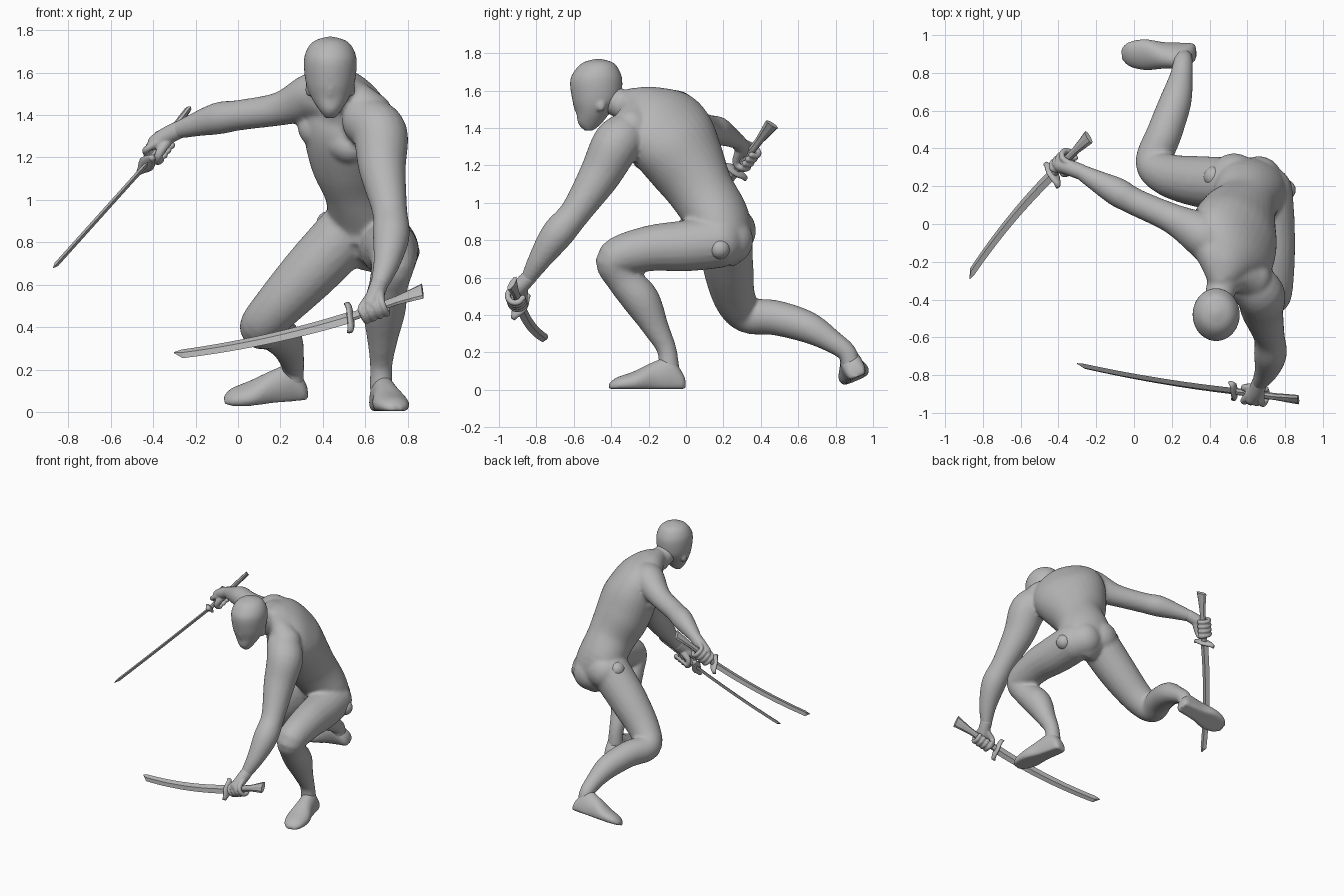
import bpy, bmesh, math
from mathutils import Vector as V, Matrix

cube = bpy.data.objects.get("Cube")
if cube:
    bpy.data.objects.remove(cube, do_unlink=True)

grey = bpy.data.materials.new("plain grey")
grey.use_nodes = True
GREY = (0.47, 0.47, 0.47, 1)
grey.diffuse_color = GREY
grey.node_tree.nodes["Principled BSDF"].inputs["Base Color"].default_value = GREY


def finish(name, bm, voxel=0, soften=4, smooth=True):
    """Turn a bmesh into an object, optionally fused into one skin."""
    bmesh.ops.recalc_face_normals(bm, faces=bm.faces)
    mesh = bpy.data.meshes.new(name)
    bm.to_mesh(mesh)
    bm.free()
    mesh.materials.append(grey)
    obj = bpy.data.objects.new(name, mesh)
    bpy.context.collection.objects.link(obj)
    for p in mesh.polygons:
        p.use_smooth = smooth
    if voxel:
        fuse = obj.modifiers.new("fuse", 'REMESH')
        fuse.mode, fuse.voxel_size, fuse.use_smooth_shade = 'VOXEL', voxel, True
        relax = obj.modifiers.new("relax", 'SMOOTH')
        relax.factor, relax.iterations = 0.5, soften


def spline(rows, steps=5):
    """Catmull-Rom interpolation of equal-length number rows."""
    out = []
    for i in range(len(rows) - 1):
        a, b, c, d = (rows[max(0, min(len(rows) - 1, i + k))] for k in (-1, 0, 1, 2))
        for s in range(steps):
            t = s / steps
            out.append([0.5 * (2 * q + (r - p) * t + (2 * p - 5 * q + 4 * r - w) * t * t
                               + (3 * q - p - 3 * r + w) * t ** 3)
                        for p, q, r, w in zip(a, b, c, d)])
    return out + [list(rows[-1])]


def loft(bm, rings, sides=24):
    """Skin a list of (centre, u vector, v vector) ellipses."""
    loops = []
    for c, u, v in rings:
        angles = [2 * math.pi * k / sides for k in range(sides)]
        loops.append([bm.verts.new(c + u * math.cos(a) + v * math.sin(a)) for a in angles])
    for a, b in zip(loops, loops[1:]):
        for k in range(sides):
            n = (k + 1) % sides
            bm.faces.new((a[k], a[n], b[n], b[k]))
    bm.faces.new(loops[0])
    bm.faces.new(loops[-1])


def blob(bm, c, axes=None, size=(1, 1, 1)):
    m = axes if axes else Matrix.Identity(3)
    bmesh.ops.create_icosphere(bm, subdivisions=3, radius=1, matrix=Matrix.Translation(c)
                               @ m.to_4x4() @ Matrix.Diagonal((*size, 1)))


def limb(bm, rows, sides=20):
    """Round tube through x, y, z, radius rows, with round ends."""
    pts = spline(rows)
    u = None
    rings = []
    for i, p in enumerate(pts):
        t = (V(pts[min(i + 1, len(pts) - 1)][:3]) - V(pts[max(i - 1, 0)][:3])).normalized()
        u = t.orthogonal() if u is None else u - t * u.dot(t)
        u.normalize()
        rings.append((V(p[:3]), u * p[3], t.cross(u) * p[3]))
    loft(bm, rings, sides)
    for p in (pts[0], pts[-1]):
        blob(bm, V(p[:3]), size=(p[3],) * 3)


# Body: torso, neck, limbs and muscles fused into one skin
body = bmesh.new()
hip_side = V((.91, -.15, -.37)).normalized()
chest_side = V((.64, -.69, -.34)).normalized()
torso = spline([(.63, .16, .70, .08, .10, 0), (.63, .19, .78, .17, .15, 0),
                (.61, .18, .90, .19, .16, .1), (.58, .09, 1.05, .175, .175, .4),
                (.545, .01, 1.19, .22, .195, .8), (.53, -.07, 1.33, .26, .195, 1),
                (.52, -.14, 1.44, .25, .155, 1), (.495, -.22, 1.51, .15, .115, 1),
                (.47, -.30, 1.55, .07, .07, 1)])
rings = []
for i, p in enumerate(torso):
    up = V(torso[min(i + 1, len(torso) - 1)][:3]) - V(torso[max(i - 1, 0)][:3])
    side = hip_side.lerp(chest_side, p[5])
    side = (side - up * side.dot(up) / up.dot(up)).normalized()
    rings.append((V(p[:3]), side * p[3], side.cross(up.normalized()) * p[4]))
loft(body, rings, 32)
limb(body, [(.49, -.24, 1.49, .095), (.46, -.35, 1.53, .08), (.44, -.43, 1.57, .075)])
# Sloping muscles from neck to both shoulders
limb(body, [(.47, -.31, 1.53, .075), (.54, -.27, 1.48, .09), (.62, -.29, 1.40, .11)])
limb(body, [(.46, -.28, 1.54, .075), (.43, -.18, 1.53, .09), (.40, -.10, 1.49, .11)])

# Chest and belly muscles, placed in the torso's own directions
UP = V((-.16, -.58, .8)).normalized()
FRONT = chest_side.cross(UP).normalized()
axes = Matrix((chest_side, FRONT, UP)).transposed()
chest = V((.53, -.06, 1.33))
for s in (-1, 1):
    blob(body, chest + axes @ V((s * .10, .115, .02)), axes, (.115, .08, .085))
    for row in range(3):
        blob(body, chest + axes @ V((s * .045, .16 - row * .008, -.09 - row * .07)),
             axes, (.05, .035, .04))
# Buttocks
blob(body, V((.66, .235, .80)), size=(.125, .125, .13))
blob(body, V((.53, .25, .85)), size=(.13, .125, .13))

# Arms
limb(body, [(.61, -.31, 1.37, .12), (.67, -.375, 1.31, .13), (.68, -.46, 1.15, .112),
            (.715, -.59, .95, .083), (.722, -.69, .83, .087), (.70, -.78, .70, .063),
            (.665, -.84, .60, .042)])
limb(body, [(.42, -.11, 1.48, .115), (.35, -.05, 1.485, .115), (.20, .03, 1.43, .08),
            (.01, .115, 1.40, .072), (-.09, .17, 1.385, .076), (-.20, .23, 1.355, .057),
            (-.28, .275, 1.33, .042)])
# Legs
limb(body, [(.70, .17, .79, .14), (.715, 0, .77, .137), (.73, -.20, .755, .122),
            (.73, -.375, .70, .105), (.71, -.34, .60, .092), (.69, -.24, .48, .10),
            (.68, -.16, .33, .07), (.675, -.105, .22, .053), (.675, -.09, .12, .055)])
limb(body, [(.51, .21, .84, .145), (.34, .225, .66, .135), (.18, .26, .49, .113),
            (.105, .33, .40, .098), (.16, .48, .385, .094), (.22, .65, .335, .085),
            (.25, .78, .26, .062), (.26, .86, .20, .052), (.26, .88, .14, .05)])
finish("body", body, .012, 6)


# Feet: flat-soled lofts from heel to toe
def foot(name, heel, toe, up):
    heel, toe, up = V(heel), V(toe), V(up).normalized()
    side = (toe - heel).cross(up).normalized()
    up = side.cross((toe - heel).normalized())
    shape = spline([(0, .03, .03), (.05, .052, .06), (.2, .06, .105), (.42, .066, .09),
                    (.68, .086, .058), (.9, .068, .038), (1, .03, .018)])
    bm = bmesh.new()
    loft(bm, [(heel.lerp(toe, t) + up * h * .6, side * w, up * h) for t, w, h in shape], 24)
    for v in bm.verts:
        v.co -= up * min(0, (v.co - heel).dot(up))
    finish(name, bm, .01, 3)


foot("left_foot", (.665, -.005, .005), (.745, -.41, .005), (0, 0, 1))
foot("right_foot", (.33, .92, .07), (-.065, .905, .045), (0, -.38, .92))

# Hip joint discs
for name, c in (("left_hip_ball", (.80, .18, .755)), ("right_hip_ball", (.425, .25, .89))):
    bm = bmesh.new()
    blob(bm, V(c), size=(.056,) * 3)
    finish(name, bm)

# Head: smooth tapered mask with slanted brows and ears
head = bmesh.new()
skull = spline([(1.385, -.52, .022, .02), (1.42, -.515, .05, .06), (1.48, -.497, .088, .09),
                (1.55, -.48, .115, .128), (1.65, -.48, .125, .14), (1.71, -.475, .11, .118),
                (1.75, -.47, .075, .08), (1.77, -.47, .012, .012)])
loft(head, [(V((.435, y, z)), V((w, 0, 0)), V((0, d, 0))) for z, y, w, d in skull], 32)
limb(head, [(.435, -.594, 1.57, .012), (.435, -.59, 1.52, .014), (.435, -.575, 1.48, .012)])
for s in (-1, 1):
    limb(head, [(.435 + s * .012, -.598, 1.56, .01), (.435 + s * .055, -.583, 1.585, .013),
                (.435 + s * .09, -.555, 1.625, .009)])
    blob(head, V((.435 + s * .10, -.455, 1.52)), size=(.018, .025, .035))
finish("head", head, .009, 5)


# Swords: curved blade, cross guard and flared grip
def sword(name, pommel, guard, tip, width):
    pommel, guard, tip = V(pommel), V(guard), V(tip)
    d = (tip - guard).normalized()
    w = V(width)
    w = (w - d * w.dot(d)).normalized()
    t = d.cross(w)
    bm = bmesh.new()
    rings = []
    for i in range(15):
        s = i / 14 * .955
        rings.append((guard.lerp(tip, s) + w * .09 * s * (1 - s), w * (.032 - .008 * s), t * .011))
    rings.append((tip - w * .012, w * .003, t * .002))
    loft(bm, rings, 4)
    finish(name + "_blade", bm, smooth=False)

    bm = bmesh.new()
    loft(bm, [(guard + w * x + d * b, d * .015, t * r) for x, b, r in
              ((-.08, .01, .012), (-.06, .003, .02), (-.03, 0, .034), (0, 0, .04),
               (.03, 0, .034), (.06, .003, .02), (.08, .01, .012))], 12)
    finish(name + "_guard", bm)

    bm = bmesh.new()
    loft(bm, [(guard.lerp(pommel, s), w * a, t * b) for s, a, b in
              ((0, .024, .016), (.35, .022, .017), (.65, .024, .016),
               (.85, .034, .016), (1, .042, .015))], 8)
    finish(name + "_grip", bm, smooth=False)


sword("left_sword", (.87, -.93, .57), (.53, -.885, .447), (-.30, -.745, .27), (.2, -.55, -.8))
sword("right_sword", (-.24, .46, 1.42), (-.43, .265, 1.17), (-.875, -.28, .675), (-.42, .77, -.47))


# Hands gripping the swords
def hand(name, wrist, grip, axis, knuckles):
    wrist, grip, a = V(wrist), V(grip), V(axis).normalized()
    p = grip - wrist
    p = (p - a * p.dot(a)).normalized()
    n = a.cross(p)
    n *= 1 if n.dot(V(knuckles)) > 0 else -1
    bm = bmesh.new()
    limb(bm, [(*wrist, .042), (*wrist.lerp(grip + n * .035, .5), .042),
              (*(grip + n * .03 - p * .012), .038)])
    for i in range(4):
        c = grip + a * (i - 1.5) * .034
        limb(bm, [(*wrist.lerp(c + n * .04, .45), .022)]
             + [(*(c + .042 * (n * math.cos(r) + p * math.sin(r))), .0165)
                for r in map(math.radians, (0, 50, 100, 150, 195))], 10)
    limb(bm, [(*wrist.lerp(grip, .4), .026), (*(grip + a * .05 - p * .04 - n * .01), .021),
              (*(grip + a * .06 - n * .038), .017), (*(grip + a * .05 - n * .03 + p * .03), .014)], 10)
    finish(name, bm, .006, 3)


hand("left_hand", (.665, -.84, .60), (.64, -.905, .487), (-.34, .045, -.123), (0, -1, 0))
hand("right_hand", (-.28, .275, 1.33), (-.372, .325, 1.247), (-.19, -.195, -.25), (-1, 0, .5))
